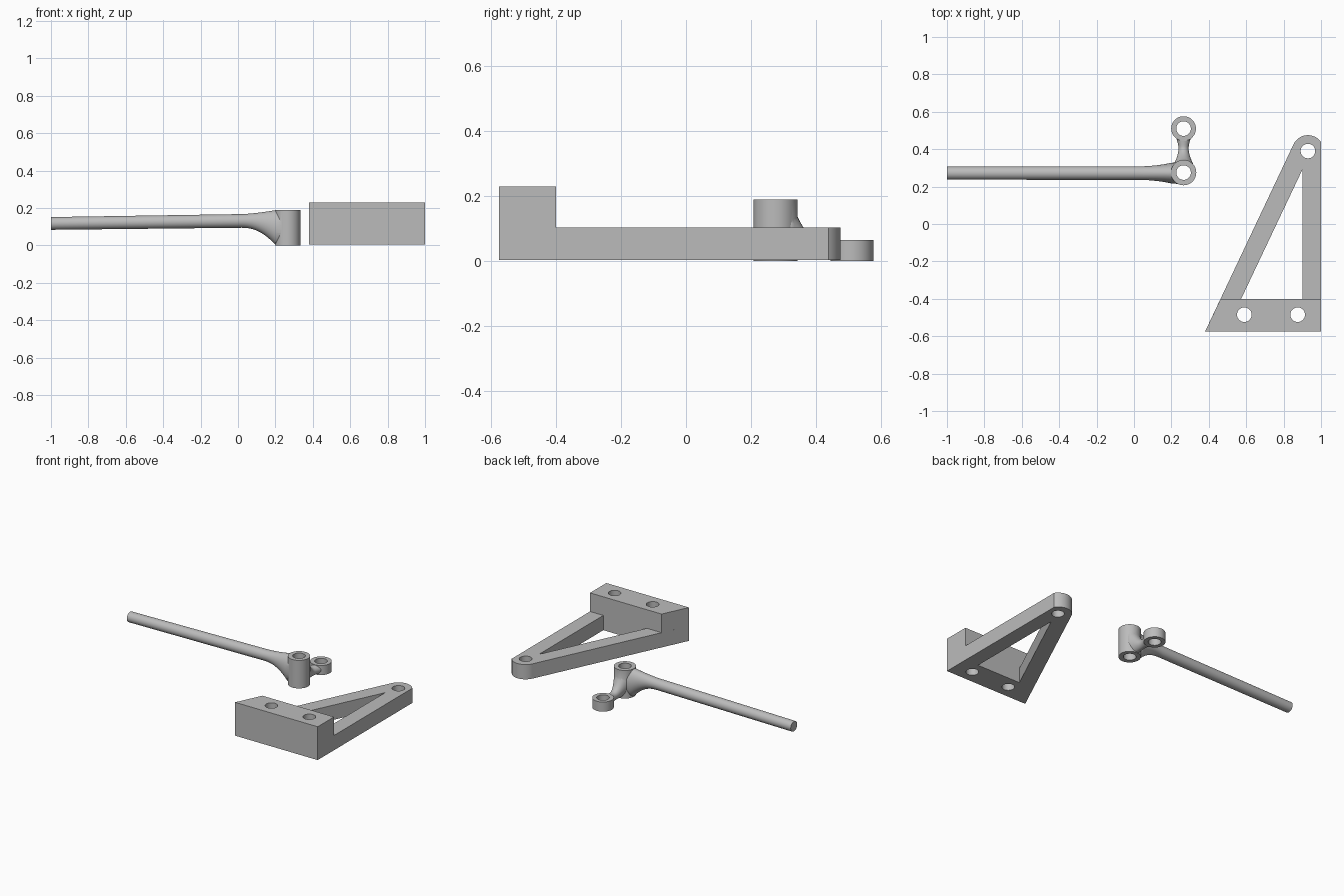
import bpy, bmesh, math
from math import sin, cos, pi

cube = bpy.data.objects.get("Cube")
if cube:
    bpy.data.objects.remove(cube, do_unlink=True)

grey = bpy.data.materials.new("plain grey")
grey.use_nodes = True
grey.diffuse_color = (0.5, 0.5, 0.5, 1)
grey.node_tree.nodes["Principled BSDF"].inputs["Base Color"].default_value = (0.5, 0.5, 0.5, 1)


def finish(name, bm):
    bmesh.ops.recalc_face_normals(bm, faces=bm.faces)
    mesh = bpy.data.meshes.new(name)
    bm.to_mesh(mesh)
    bm.free()
    mesh.materials.append(grey)
    ob = bpy.data.objects.new(name, mesh)
    bpy.context.collection.objects.link(ob)
    return ob


def prism(name, outline, z0, z1):
    """Extrude a plan outline from z0 up to z1."""
    bm = bmesh.new()
    face = bm.faces.new([bm.verts.new((x, y, z0)) for x, y in outline])
    top = bmesh.ops.extrude_face_region(bm, geom=[face])["geom"]
    bmesh.ops.translate(bm, vec=(0, 0, z1 - z0),
                        verts=[v for v in top if isinstance(v, bmesh.types.BMVert)])
    return finish(name, bm)


def arc(cx, cy, r, a0, a1, n):
    return [(cx + r * cos(a0 + (a1 - a0) * i / n), cy + r * sin(a0 + (a1 - a0) * i / n))
            for i in range(n + 1)]


def disc(name, cx, cy, r, z0, z1):
    return prism(name, arc(cx, cy, r, 0, 2 * pi, 64)[:-1], z0, z1)


def loft(name, sections, place, sides=40):
    """Skin elliptical sections (station, low z, high z, half width)."""
    bm = bmesh.new()
    rings = []
    for s, lo, hi, w in sections:
        ring = []
        for i in range(sides):
            a = 2 * pi * i / sides
            ring.append(bm.verts.new(place(s, w * cos(a), (lo + hi) / 2 + (hi - lo) / 2 * sin(a))))
        rings.append(ring)
    for a, b in zip(rings, rings[1:]):
        for i in range(sides):
            j = (i + 1) % sides
            bm.faces.new((a[i], a[j], b[j], b[i]))
    bm.faces.new(rings[0])
    bm.faces.new(rings[-1])
    return finish(name, bm)


def combine(target, other, operation):
    mod = target.modifiers.new(operation.lower(), "BOOLEAN")
    mod.operation = operation
    mod.solver = "EXACT"
    mod.object = other
    bpy.context.view_layer.objects.active = target
    bpy.ops.object.modifier_apply(modifier=mod.name)
    bpy.data.objects.remove(other, do_unlink=True)


def bore(target, cx, cy, r=0.039):
    combine(target, disc("bore_cutter", cx, cy, r, -0.1, 0.4), "DIFFERENCE")


def smooth(ob):
    bpy.ops.object.select_all(action="DESELECT")
    ob.select_set(True)
    bpy.context.view_layer.objects.active = ob
    bpy.ops.object.shade_smooth_by_angle(angle=math.radians(30))


# Triangular bracket: sloping side, rounded tip, raised foot block
FLOOR, BEAM, BLOCK = 0.004, 0.104, 0.23
BACK, FRONT = -0.4, -0.575
tip_x, tip_y, tip_r = 0.93, 0.39, 0.085
slope = 0.48 / 1.01
tip = arc(tip_x, tip_y, tip_r, math.acos((1 - tip_x) / tip_r), pi - math.atan(slope), 24)
bracket = prism("triangle_bracket", [(0.38, FRONT), (1, FRONT)] + tip, FLOOR, BEAM)
combine(bracket, prism("window_cutter", [(0.9, 0.29), (0.573, BACK), (0.9, BACK)], -0.1, 0.4),
        "DIFFERENCE")
foot_x = 0.38 + slope * (BACK - FRONT)
foot = prism("foot_block", [(0.38, FRONT), (1, FRONT), (1, BACK), (foot_x, BACK)], FLOOR, BLOCK)
combine(bracket, foot, "UNION")
for x, y in ((0.59, -0.485), (0.875, -0.485), (tip_x, tip_y)):
    bore(bracket, x, y)
smooth(bracket)

# Lever: hub, long handle flaring into it, small eye on a waisted link
HUB = (0.265, 0.275)
EYE = (0.265, 0.51)
lever = disc("lever", *HUB, 0.068, 0, 0.19)
handle = [(-1, 0.083, 0.151, 0.035), (0.02, 0.094, 0.167, 0.036)]
for i in range(1, 13):
    t = i / 12
    handle.append((0.02 + 0.18 * t, 0.094 - 0.092 * t ** 2.2,
                   0.167 + 0.021 * t ** 1.5, 0.036 + 0.019 * t ** 2))
handle.append((HUB[0], 0.002, 0.188, 0.06))
combine(lever, loft("handle", handle, lambda s, w, z: (s, HUB[1] - 0.003 + w, z)), "UNION")

combine(lever, disc("eye", *EYE, 0.066, 0, 0.065), "UNION")
link = [(HUB[1], 0.002, 0.188, 0.06)]
for i in range(17):
    t = i / 16
    near, far = max(0, 1 - t / 0.7) ** 2, max(0, (t - 0.5) / 0.5) ** 2
    link.append((0.325 + 0.13 * t, 0.005 - 0.003 * max(near, far),
                 0.06 + 0.118 * near + 0.003 * far, 0.026 + 0.024 * near + 0.012 * far))
link.append((EYE[1], 0.002, 0.063, 0.045))
combine(lever, loft("link", link, lambda s, w, z: (HUB[0] + w, s, z)), "UNION")
bore(lever, *HUB)
bore(lever, *EYE)
smooth(lever)
